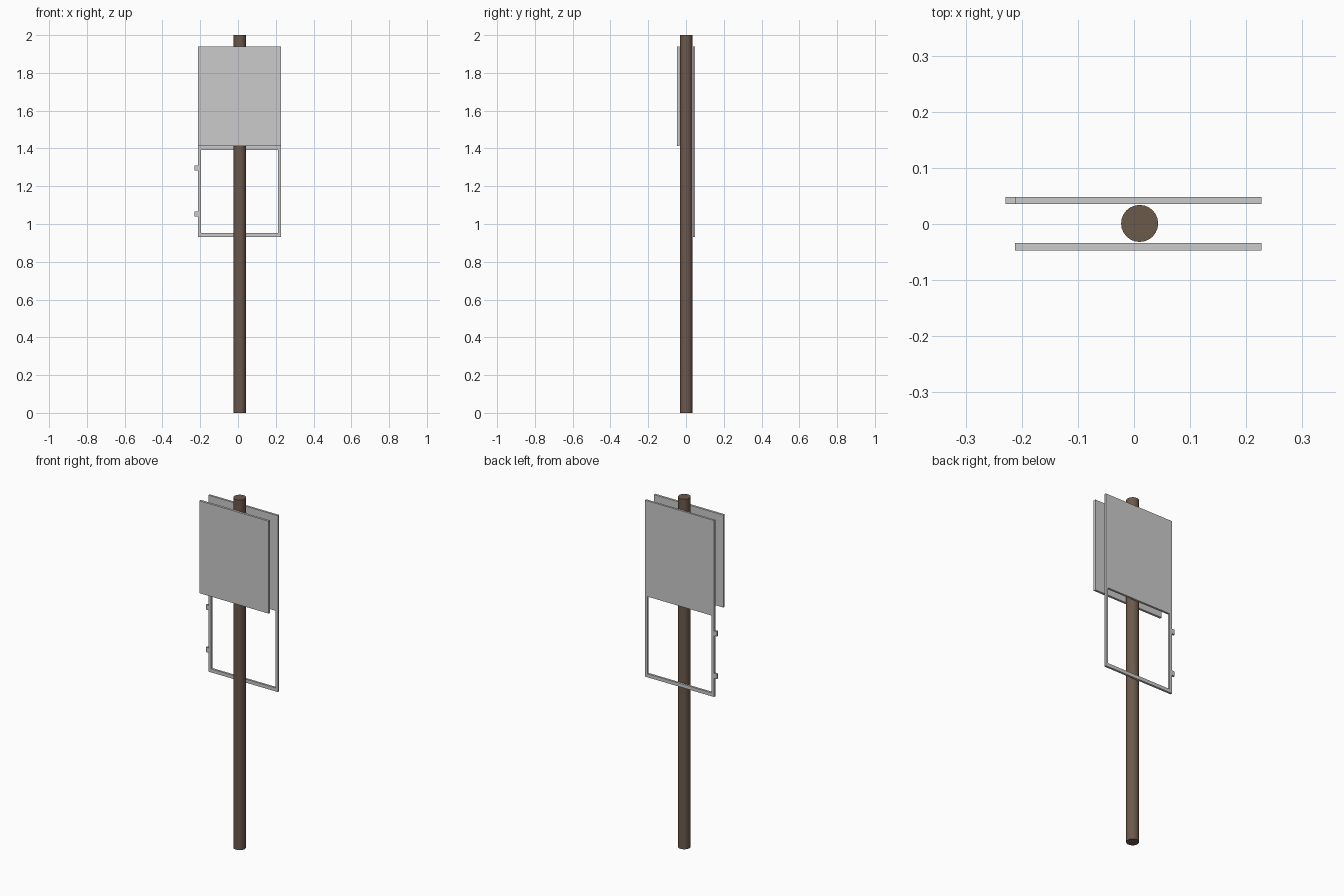
import bpy, bmesh, math

if "Cube" in bpy.data.objects:
    bpy.data.objects.remove(bpy.data.objects["Cube"])


def box(name, x, y, z):
    """Box from (min, max) ranges on each axis."""
    bpy.ops.mesh.primitive_cube_add(size=1, location=[sum(r) / 2 for r in (x, y, z)])
    ob = bpy.context.object
    ob.name = name
    ob.scale = [r[1] - r[0] for r in (x, y, z)]
    bpy.ops.object.transform_apply(location=False, rotation=False, scale=True)
    return ob


X0, X1 = -0.212, 0.227          # panel sides
Z0, Z1, Z2 = 0.932, 1.412, 1.94  # frame bottom, panel bottom, panel top
BAR = 0.016
FRONT = (-0.047, -0.034)
BACK = (0.036, 0.048)

# wooden post
bpy.ops.mesh.primitive_cylinder_add(vertices=24, radius=0.033, depth=2, location=(0.01, 0.001, 1))
post = bpy.context.object
post.name = "post"
bpy.ops.object.shade_smooth_by_angle(angle=math.radians(40))
wood = bpy.data.materials.new("brown_wood")
wood.diffuse_color = (0.15, 0.10, 0.07, 1)
wood.use_nodes = True
wood.node_tree.nodes["Principled BSDF"].inputs["Base Color"].default_value = wood.diffuse_color
post.data.materials.append(wood)

# front sign panel
box("front_panel", (X0, X1), FRONT, (Z1, Z2))

# back plate: solid upper panel and open lower frame as one sheet
bm = bmesh.new()
outer = [(X0, Z0), (X1, Z0), (X1, Z2), (X0, Z2)]
inner = [(X0 + BAR, Z0 + BAR + 0.004), (X1 - BAR, Z0 + BAR + 0.004),
         (X1 - BAR, Z1 - BAR - 0.003), (X0 + BAR, Z1 - BAR - 0.003)]
vo = [bm.verts.new((x, BACK[0], z)) for x, z in outer]
vi = [bm.verts.new((x, BACK[0], z)) for x, z in inner]
for i in range(4):
    j = (i + 1) % 4
    bm.faces.new((vo[i], vo[j], vi[j], vi[i]))
ext = bmesh.ops.extrude_face_region(bm, geom=bm.faces[:], use_keep_orig=True)
new_verts = [g for g in ext["geom"] if isinstance(g, bmesh.types.BMVert)]
bmesh.ops.translate(bm, verts=new_verts, vec=(0, BACK[1] - BACK[0], 0))
bmesh.ops.recalc_face_normals(bm, faces=bm.faces[:])
mesh = bpy.data.meshes.new("back_plate_with_frame")
bm.to_mesh(mesh)
bm.free()
bpy.context.collection.objects.link(bpy.data.objects.new("back_plate_with_frame", mesh))

# hinge tabs on the left of the frame
for i, z in enumerate((1.053, 1.296)):
    box(f"hinge_tab_{i + 1}", (-0.229, X0 + 0.001), BACK, (z - 0.014, z + 0.014))
